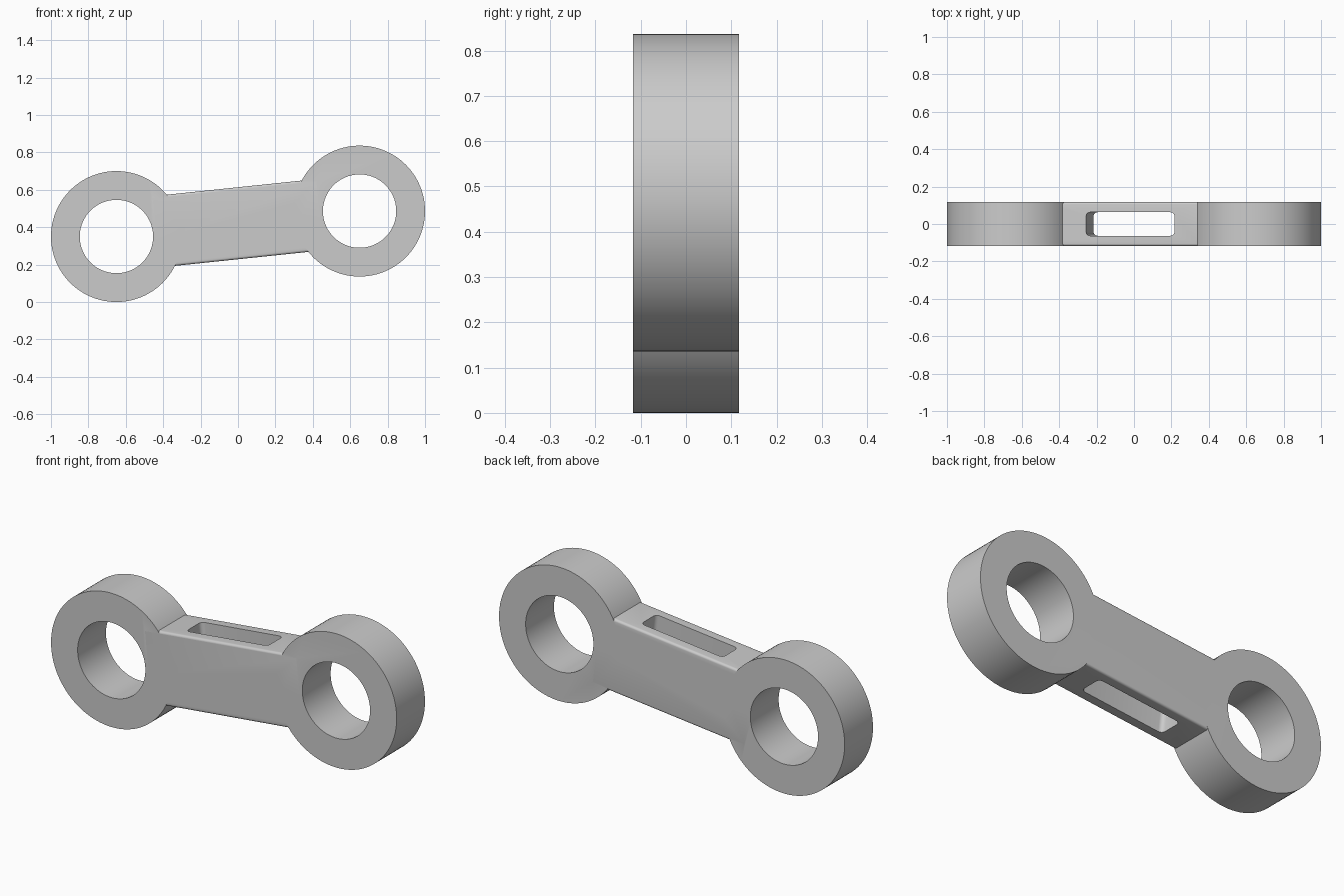
import bpy, bmesh, math
from mathutils import Matrix, Vector

cube = bpy.data.objects.get("Cube")
if cube:
    bpy.data.objects.remove(cube, do_unlink=True)

DEPTH = 0.234
RING_R, BORE_R = 0.35, 0.196
LEFT_EYE, RIGHT_EYE = Vector((0.65, 0, 0.486)), Vector((-0.65, 0, 0.35))
MIDDLE = (LEFT_EYE + RIGHT_EYE) / 2 + Vector((0, 0, 0.003))
TILT = math.atan2(LEFT_EYE.z - RIGHT_EYE.z, LEFT_EYE.x - RIGHT_EYE.x)

grey = bpy.data.materials.new("light grey")
grey.use_nodes = True
grey.diffuse_color = (0.6, 0.6, 0.6, 1)
grey.node_tree.nodes["Principled BSDF"].inputs["Base Color"].default_value = grey.diffuse_color


def finish(name, bm):
    mesh = bpy.data.meshes.new(name)
    bmesh.ops.recalc_face_normals(bm, faces=bm.faces)
    bm.to_mesh(mesh)
    bm.free()
    mesh.materials.append(grey)
    obj = bpy.data.objects.new(name, mesh)
    bpy.context.collection.objects.link(obj)
    return obj


def disc(name, centre, radius, depth):
    bm = bmesh.new()
    turn = Matrix.Translation(centre) @ Matrix.Rotation(math.pi / 2, 4, 'X')
    bmesh.ops.create_cone(bm, cap_ends=True, segments=96, radius1=radius,
                          radius2=radius, depth=depth, matrix=turn)
    return finish(name, bm)


def rounded_block(name, size, axis, radius):
    """Box with the four edges along one axis rounded, tilted along the link."""
    bm = bmesh.new()
    bmesh.ops.create_cube(bm, size=1)
    bmesh.ops.scale(bm, vec=size, verts=bm.verts)
    edges = [e for e in bm.edges
             if abs((e.verts[0].co - e.verts[1].co).normalized()[axis]) > 0.9]
    bmesh.ops.bevel(bm, geom=edges, offset=radius, segments=5,
                    profile=0.5, affect='EDGES')
    bm.transform(Matrix.Translation(MIDDLE) @ Matrix.Rotation(-TILT, 4, 'Y'))
    return finish(name, bm)


def combine(body, other, operation):
    mod = body.modifiers.new(other.name, 'BOOLEAN')
    mod.operation = operation
    mod.solver = 'EXACT'
    mod.object = other
    bpy.context.view_layer.objects.active = body
    bpy.ops.object.modifier_apply(modifier=mod.name)
    bpy.data.objects.remove(other, do_unlink=True)


# Tilted bar with softened long edges, slotted from top to bottom
link = rounded_block("connecting_link", (0.88, DEPTH, 0.383), 0, 0.012)
combine(link, rounded_block("slot_cutter", (0.475, 0.126, 0.8), 2, 0.022), 'DIFFERENCE')

# Ring at each end, then its bore
for side, centre in (("left", LEFT_EYE), ("right", RIGHT_EYE)):
    combine(link, disc(side + "_ring", centre, RING_R, DEPTH), 'UNION')
for side, centre in (("left", LEFT_EYE), ("right", RIGHT_EYE)):
    combine(link, disc(side + "_bore_cutter", centre, BORE_R, 1), 'DIFFERENCE')

# Smooth curved walls, crisp rims
bpy.ops.object.select_all(action='DESELECT')
link.select_set(True)
bpy.context.view_layer.objects.active = link
bpy.ops.object.shade_smooth_by_angle(angle=math.radians(30))
